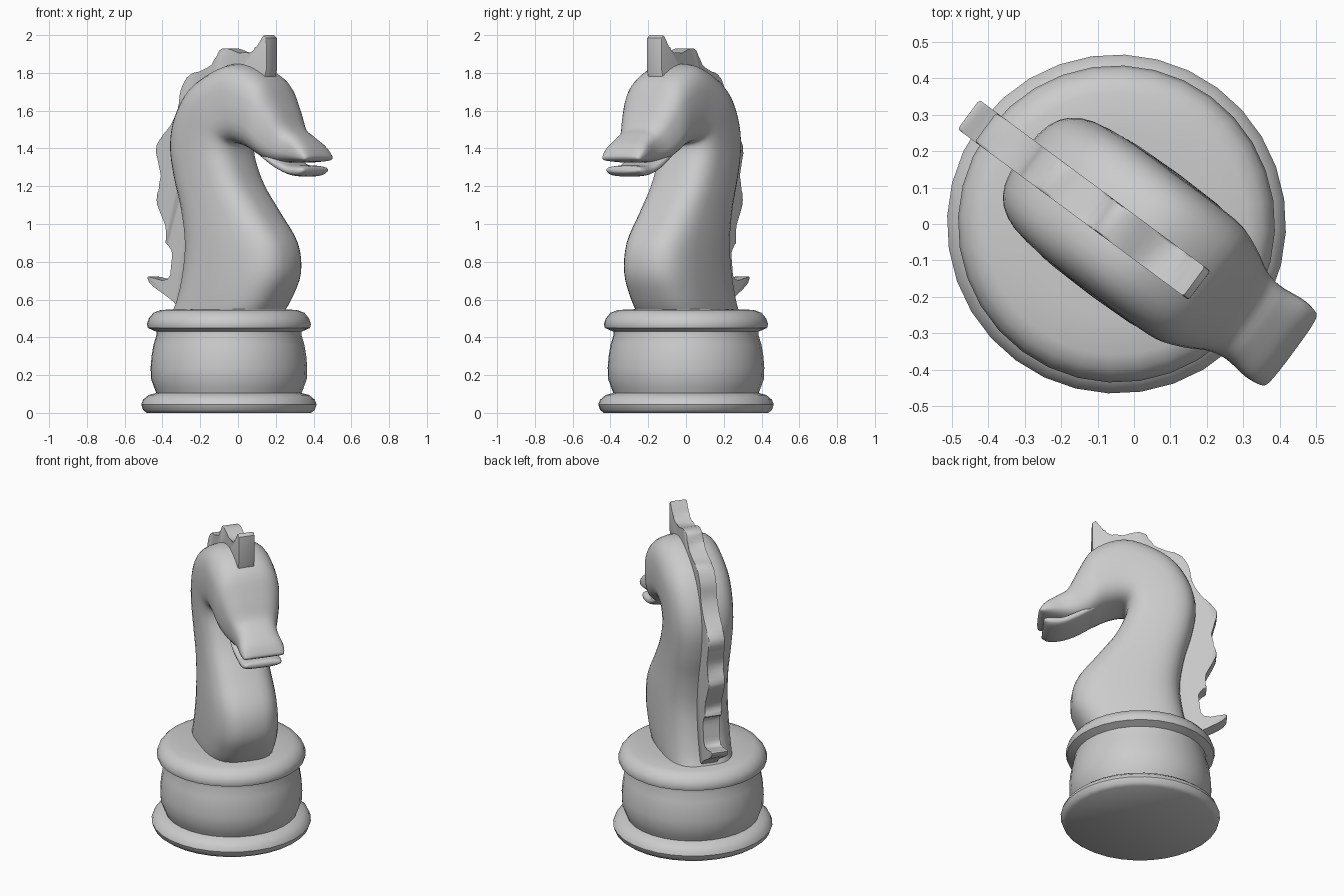
import bpy, bmesh, math
from mathutils import Vector, Matrix

if "Cube" in bpy.data.objects:
    bpy.data.objects.remove(bpy.data.objects["Cube"])

grey = bpy.data.materials.new("plain_grey")
grey.diffuse_color = (0.6, 0.6, 0.6, 1)
grey.use_nodes = True
grey.node_tree.nodes["Principled BSDF"].inputs["Base Color"].default_value = grey.diffuse_color

# Local frame: +x points along the horse's nose, turned towards the front right
PLACE = Matrix.Translation((-0.048, 0, 0)) @ Matrix.Rotation(math.radians(-36.5), 4, 'Z')


def finish(name, bm, angle=40):
    bmesh.ops.recalc_face_normals(bm, faces=bm.faces)
    me = bpy.data.meshes.new(name)
    bm.to_mesh(me)
    bm.free()
    ob = bpy.data.objects.new(name, me)
    ob.matrix_world = PLACE
    me.materials.append(grey)
    bpy.context.collection.objects.link(ob)
    bpy.ops.object.select_all(action='DESELECT')
    ob.select_set(True)
    bpy.context.view_layer.objects.active = ob
    bpy.ops.object.shade_smooth_by_angle(angle=math.radians(angle))
    return ob


def smooth(rows, steps):
    """Catmull-Rom resampling of rows of numbers."""
    out = []
    for i in range(len(rows) - 1):
        p = [Vector(rows[max(0, min(len(rows) - 1, i + k))]) for k in (-1, 0, 1, 2)]
        for s in range(steps):
            t = s / steps
            out.append(0.5 * (2 * p[1] + (p[2] - p[0]) * t
                              + (2 * p[0] - 5 * p[1] + 4 * p[2] - p[3]) * t * t
                              + (3 * p[1] - p[0] - 3 * p[2] + p[3]) * t ** 3))
    return out + [Vector(rows[-1])]


def bridge(bm, rings):
    n = len(rings[0])
    for a, b in zip(rings, rings[1:]):
        for k in range(n):
            bm.faces.new((a[k], a[(k + 1) % n], b[(k + 1) % n], b[k]))
    bm.faces.new(rings[0])
    bm.faces.new(rings[-1])


def loft(name, rows, steps=4, n=32, power=3.0):
    """Rows: back (x, z), front (x, z), half width; rounded-box sections."""
    bm = bmesh.new()
    rings = []
    rows = [Vector(r) for r in rows]
    for bx, bz, fx, fz, w in smooth(rows, steps):
        ring = []
        for k in range(n):
            c, s = math.cos(math.tau * k / n), math.sin(math.tau * k / n)
            c = math.copysign(abs(c) ** (2 / power), c)
            s = math.copysign(abs(s) ** (2 / power), s)
            t = (c + 1) / 2
            ring.append(bm.verts.new((bx + (fx - bx) * t, w * s + 0.006, bz + (fz - bz) * t)))
        rings.append(ring)
    bridge(bm, rings)
    return finish(name, bm, 50)


# Turned base
bm = bmesh.new()
profile = [(.435, 0), (.455, .015), (.465, .045), (.455, .07), (.425, .095), (.385, .105),
           (.395, .13), (.413, .18), (.415, .24), (.41, .3), (.4, .36), (.385, .41),
           (.385, .43), (.43, .45), (.435, .47), (.425, .5), (.4, .53), (.36, .545), (.25, .55)]
rings = [[bm.verts.new((r * math.cos(math.tau * k / 32), r * math.sin(math.tau * k / 32), z))
          for k in range(32)] for r, z in profile]
bridge(bm, rings)
finish("turned_base", bm)

# Neck and head in one sweep, from the base to the upper lip
loft("neck_and_head", [
    (-.32, .52, .28, .52, .20),
    (-.28, .60, .34, .60, .205),
    (-.245, .74, .405, .74, .205),
    (-.23, .90, .385, .90, .20),
    (-.255, 1.08, .27, 1.06, .19),
    (-.30, 1.25, .165, 1.20, .187),
    (-.322, 1.42, .105, 1.32, .19),
    (-.285, 1.58, .085, 1.385, .195),
    (-.18, 1.73, .09, 1.42, .20),
    (0, 1.83, .13, 1.42, .20),
    (.14, 1.845, .20, 1.395, .20),
    (.29, 1.77, .26, 1.36, .195),
    (.37, 1.64, .31, 1.335, .17),
    (.43, 1.52, .37, 1.325, .137),
    (.49, 1.475, .43, 1.325, .125),
    (.56, 1.42, .51, 1.325, .132),
    (.597, 1.365, .565, 1.33, .125),
    (.595, 1.345, .58, 1.335, .11)])

# Lower jaw
loft("lower_jaw", [
    (.28, 1.40, .27, 1.36, .12),
    (.38, 1.35, .37, 1.295, .125),
    (.46, 1.315, .46, 1.257, .12),
    (.53, 1.31, .53, 1.252, .122),
    (.56, 1.305, .56, 1.265, .115),
    (.57, 1.295, .57, 1.275, .105)], n=24)

# Wavy mane and single ear, cut from one flat strip
outer = [(-.30, .56), (-.345, .60), (-.47, .675), (-.505, .72), (-.45, .712), (-.365, .70),
         (-.345, .77), (-.34, .87), (-.385, .90), (-.37, .96), (-.43, 1.09), (-.442, 1.14),
         (-.41, 1.23), (-.43, 1.33), (-.442, 1.42), (-.35, 1.52), (-.30, 1.61),
         (-.28, 1.71), (-.225, 1.79), (-.15, 1.81), (-.06, 1.855), (-.03, 1.92), (.03, 1.928),
         (.13, 1.90), (.20, 1.92), (.235, 1.96), (.265, 2.0)]
inner = [(.283, 1.985), (.285, 1.82), (.25, 1.70), (0, 1.70), (-.15, 1.55), (-.2, 1.3),
         (-.16, 1.0), (-.16, .56)]
outline = [tuple(p) for p in smooth(outer, 4)] + inner
bm = bmesh.new()
sides = [[bm.verts.new((x, y, z)) for x, z in outline] for y in (-.05, .05)]
bridge(bm, sides)
rims = [e for e in bm.edges if abs(e.verts[0].co.y - e.verts[1].co.y) < 1e-5]
bmesh.ops.bevel(bm, geom=rims, offset=.008, segments=2, profile=.5, affect='EDGES')
finish("mane_and_ear", bm)
